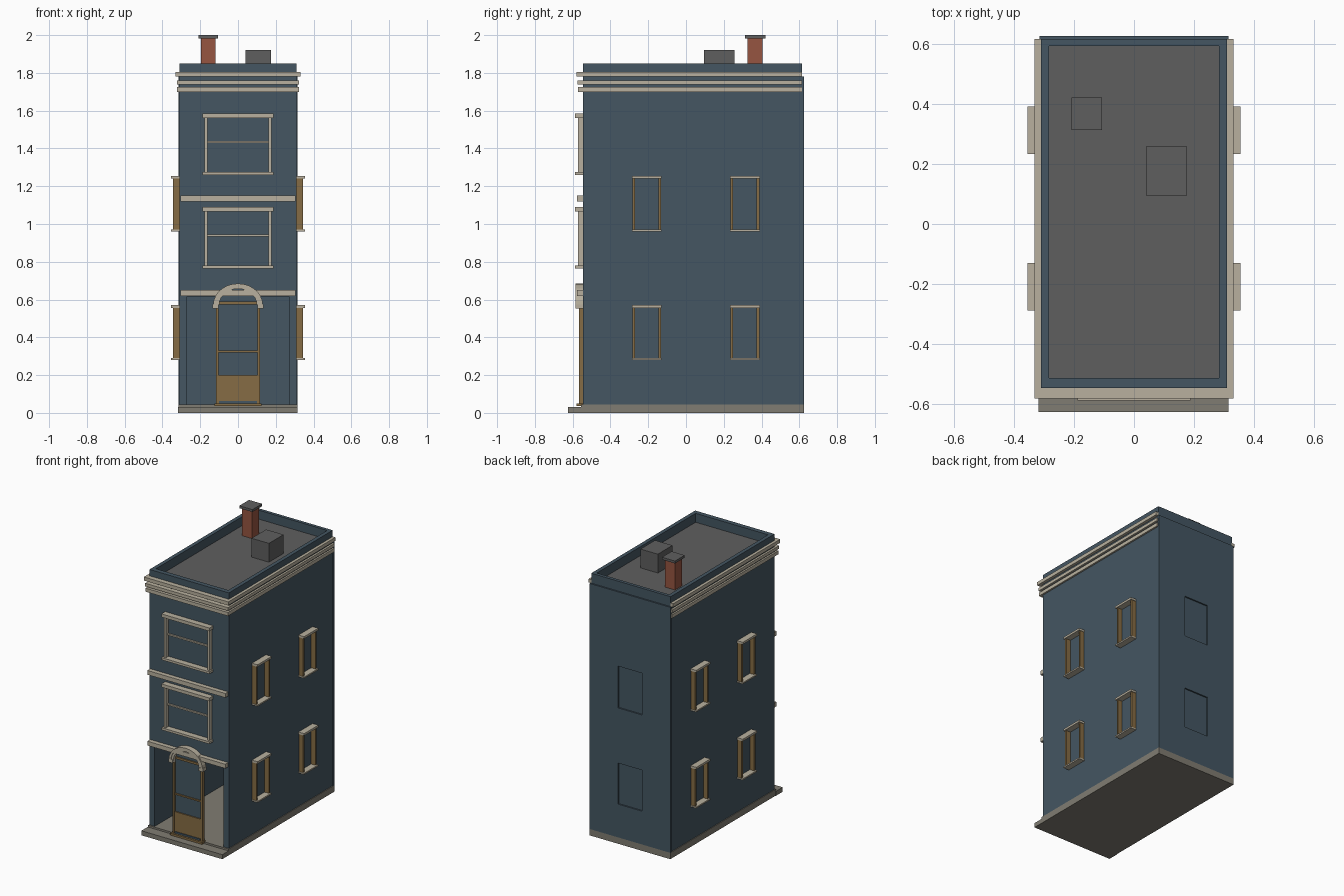
import bpy, bmesh, math

cube = bpy.data.objects.get("Cube")
if cube:
    bpy.data.objects.remove(cube, do_unlink=True)


def material(name, r, g, b):
    m = bpy.data.materials.new(name)
    m.use_nodes = True
    m.diffuse_color = (r, g, b, 1)
    m.node_tree.nodes["Principled BSDF"].inputs["Base Color"].default_value = (r, g, b, 1)
    return m


BLUE = material("blue_wall", .058, .093, .122)
CREAM = material("cream_trim", .48, .434, .342)
WOOD = material("brown_wood", .238, .15, .058)
GREY = material("roof_grey", .114, .114, .114)
BRICK = material("red_brick", .305, .091, .053)
STONE = material("base_stone", .216, .202, .168)


def finish(name, bm, mat):
    bmesh.ops.recalc_face_normals(bm, faces=bm.faces)
    mesh = bpy.data.meshes.new(name)
    bm.to_mesh(mesh)
    bm.free()
    mesh.materials.append(mat)
    ob = bpy.data.objects.new(name, mesh)
    bpy.context.collection.objects.link(ob)
    return ob


def box(name, xs, ys, zs, mat):
    bm = bmesh.new()
    bmesh.ops.create_cube(bm, size=1)
    for v in bm.verts:
        for i, (lo, hi) in enumerate((xs, ys, zs)):
            v.co[i] = lo if v.co[i] < 0 else hi
    return finish(name, bm, mat)


def cut(target, cutters):
    # apply the cuts, then drop the cutters
    for c in cutters:
        c.hide_render = True
        mod = target.modifiers.new("cut", 'BOOLEAN')
        mod.operation, mod.solver, mod.object = 'DIFFERENCE', 'EXACT', c
    graph = bpy.context.evaluated_depsgraph_get()
    mesh = bpy.data.meshes.new_from_object(target.evaluated_get(graph))
    target.modifiers.clear()
    target.data = mesh
    for c in cutters:
        bpy.data.objects.remove(c, do_unlink=True)


FRONT = -.545
SIDE = .31

# base and front step
box("base_slab", (-.315, .315), (-.555, .625), (0, .045), STONE)
box("front_step", (-.318, .315), (-.625, -.55), (0, .032), STONE)

# main walls with an open ground floor and a sunken roof
walls = box("main_walls", (-SIDE, SIDE), (FRONT, .615), (.045, 1.85), BLUE)
cut(walls, [
    box("room_cutter", (-.27, .27), (-.7, .575), (.0, .615), BLUE),
    box("roof_cutter", (-.283, .283), (-.512, .592), (1.78, 2), BLUE)])
box("roof_deck", (-.283, .283), (-.512, .592), (1.77, 1.787), GREY)

# back panel with shallow window recesses
FLOORS = ((.28, .57), (.96, 1.255))
panel = box("back_panel", (-.315, .315), (.613, .625), (.045, 1.78), BLUE)
cut(panel, [box("window_cutter", (-.095, .095), (.55, .7), z, BLUE) for z in FLOORS])

# three stepped cornices: front run and two side runs
for i, (z0, z1, out) in enumerate(((1.70, 1.725, .012), (1.738, 1.76, .014), (1.78, 1.805, .02))):
    box(f"cornice_front_{i}", (-SIDE - out, SIDE + out), (FRONT - out - .015, FRONT + .005), (z0, z1), CREAM)
    for side, s in (("left", 1), ("right", -1)):
        xs = sorted((s * (SIDE - .005), s * (SIDE + out)))
        box(f"cornice_{side}_{i}", xs, (FRONT, .615), (z0, z1), CREAM)

# front bands between floors
for name, z in (("lower_band", .62), ("upper_band", 1.12)):
    box(name, (-.305, .305), (FRONT - .032, FRONT + .005), (z, z + .03), CREAM)

# wide front windows
for name, z in (("lower_front_window", .765), ("upper_front_window", 1.26)):
    box(name + "_sill", (-.188, .188), (FRONT - .042, FRONT), (z, z + .016), CREAM)
    box(name + "_lintel", (-.188, .188), (FRONT - .042, FRONT), (z + .302, z + .325), CREAM)
    box(name + "_bar", (-.165, .165), (FRONT - .012, FRONT), (z + .17, z + .18), CREAM)
    for side, s in (("left", 1), ("right", -1)):
        xs = sorted((s * .162, s * .178))
        box(f"{name}_{side}_jamb", xs, (FRONT - .028, FRONT), (z + .016, z + .302), CREAM)

# narrow side windows
for side, s in (("left", 1), ("right", -1)):
    for y in (-.208, .312):
        for z0, z1 in FLOORS:
            reach = sorted((s * SIDE, s * .354))
            name = f"{side}_window"
            box(name + "_sill", reach, (y - .079, y + .079), (z0, z0 + .01), CREAM)
            box(name + "_lintel", reach, (y - .079, y + .079), (z1 - .015, z1), CREAM)
            for t in (-1, 1):
                ys = sorted((y + t * .062, y + t * .076))
                box(name + "_jamb", sorted((s * SIDE, s * .343)), ys, (z0 + .01, z1 - .015), WOOD)

# front door
DOOR = (-.566, -.542)
for s in (-1, 1):
    box("door_jamb", sorted((s * .104, s * .117)), DOOR, (.045, .6), WOOD)
for name, z0, z1 in (("door_top_rail", .575, .59), ("door_middle_rail", .32, .33), ("door_panel", .05, .2)):
    box(name, (-.105, .105), (-.56, -.543), (z0, z1), WOOD)
box("door_glass", (-.105, .105), (-.552, -.545), (.2, .615), BLUE)
box("door_threshold", (-.125, .125), (-.58, -.54), (.036, .05), WOOD)
box("door_kick_plate", (-.1, .1), (-.566, -.56), (.05, .062), BLUE)


# arched hood over the door
def arch(name, inner, outer, y0, y1, mat, steps=14):
    bm = bmesh.new()
    ring = []
    for r, order in ((outer, range(steps + 1)), (inner, range(steps, -1, -1))):
        for i in order:
            a = math.pi * i / steps
            ring.append(bm.verts.new((r * math.cos(a), y0, .57 + r * .87 * math.sin(a))))
    face = bm.faces.new(ring)
    out = bmesh.ops.extrude_face_region(bm, geom=[face])
    for v in out["geom"]:
        if isinstance(v, bmesh.types.BMVert):
            v.co.y = y1
    return finish(name, bm, mat)


arch("door_arch_outer", .116, .132, -.585, FRONT, CREAM)
arch("door_arch_inner", .1, .118, -.58, FRONT, CREAM)
for s in (-1, 1):
    box("arch_foot", sorted((s * .102, s * .135)), (-.585, FRONT), (.552, .575), CREAM)

# chimney and roof vent
box("chimney_stack", (-.197, -.118), (.325, .405), (1.78, 1.985), BRICK)
box("chimney_cap", (-.208, -.106), (.312, .42), (1.983, 2), GREY)
box("roof_vent", (.04, .176), (.094, .257), (1.78, 1.92), GREY)
